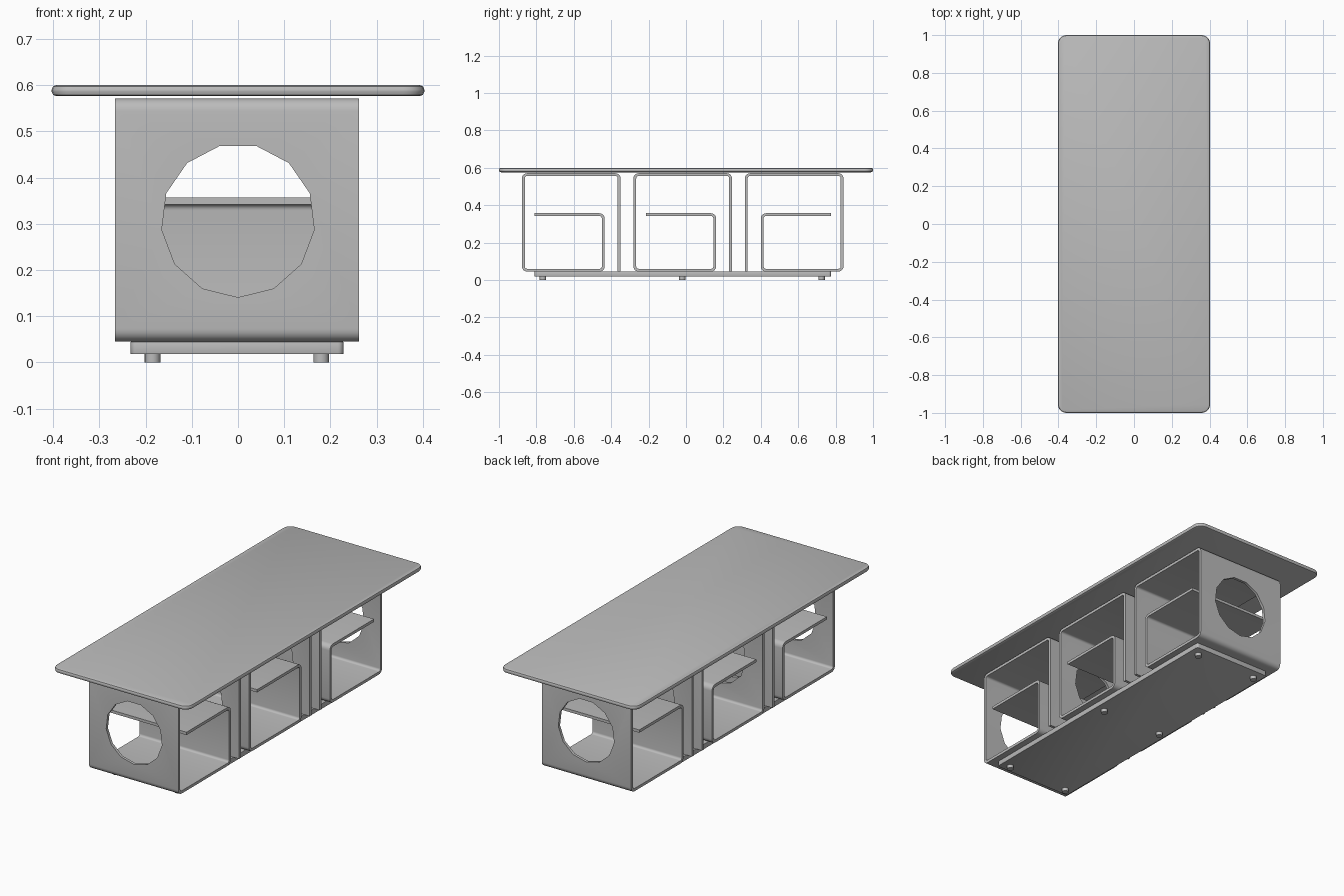
import bpy, bmesh, math
from mathutils import Vector, Matrix

if "Cube" in bpy.data.objects:
    bpy.data.objects.remove(bpy.data.objects["Cube"])

grey = bpy.data.materials.new("plain grey")
grey.use_nodes = True
grey.diffuse_color = (0.5, 0.5, 0.5, 1)
grey.node_tree.nodes["Principled BSDF"].inputs["Base Color"].default_value = (0.5, 0.5, 0.5, 1)


def finish(bm, name):
    bmesh.ops.recalc_face_normals(bm, faces=bm.faces)
    mesh = bpy.data.meshes.new(name)
    bm.to_mesh(mesh)
    bm.free()
    mesh.materials.append(grey)
    ob = bpy.data.objects.new(name, mesh)
    bpy.context.collection.objects.link(ob)
    return ob


def smooth(ob):
    bpy.ops.object.select_all(action="DESELECT")
    ob.select_set(True)
    bpy.context.view_layer.objects.active = ob
    bpy.ops.object.shade_smooth_by_angle(angle=math.radians(35))


def slab(name, x, y, z, size, radius, edge):
    """Rounded rectangular board with softened rims."""
    bm = bmesh.new()
    bmesh.ops.create_cube(bm, size=1, matrix=Matrix.Translation((x, y, z)) @ Matrix.Diagonal((*size, 1)))
    upright = [e for e in bm.edges if abs(e.verts[0].co.z - e.verts[1].co.z) > 1e-4]
    bmesh.ops.bevel(bm, geom=upright, offset=radius, segments=5, profile=0.5, affect="EDGES")
    rims = [e for e in bm.edges if abs(e.verts[0].co.z - e.verts[1].co.z) < 1e-4]
    bmesh.ops.bevel(bm, geom=rims, offset=edge, segments=2, profile=0.5, affect="EDGES")
    ob = finish(bm, name)
    smooth(ob)
    return ob


def fillet(points, radius, steps=5):
    """Round the square corners of an open path."""
    out = [points[0]]
    for a, b, c in zip(points, points[1:], points[2:]):
        d1, d2 = (a - b).normalized(), (c - b).normalized()
        centre = b + (d1 + d2) * radius
        for i in range(steps + 1):
            t = i / steps * math.pi / 2
            out.append(centre - d2 * radius * math.cos(t) - d1 * radius * math.sin(t))
    return out + [points[-1]]


# Bent sheet dimensions
THICK, WIDTH, INNER, TIP = 0.015, 0.527, 0.442, 0.068
LOW, HIGH, SHELF = 0.045, 0.571, 0.357
X0, X1 = -0.266, 0.262


def bent_unit(name, start, way):
    """One sheet folded into a free wall, roof, holed wall, floor, riser and shelf."""
    h = THICK / 2
    path = [Vector(p) for p in ((WIDTH - h, LOW), (WIDTH - h, HIGH - h), (h, HIGH - h), (h, LOW + h),
                                (INNER - h, LOW + h), (INNER - h, SHELF - h), (TIP, SHELF - h))]
    path = fillet(path, 0.02)
    bm = bmesh.new()
    rows = []
    for i, p in enumerate(path):
        d = (path[min(i + 1, len(path) - 1)] - path[max(i - 1, 0)]).normalized()
        # straight runs meet each bend at its tangent
        side = Vector((-d.y, d.x)) * h
        rows.append([bm.verts.new((x, start + way * q.x, q.y))
                     for x, q in ((X0, p + side), (X1, p + side), (X1, p - side), (X0, p - side))])
    for a, b in zip(rows, rows[1:]):
        for k in range(4):
            bm.faces.new((a[k], a[(k + 1) % 4], b[(k + 1) % 4], b[k]))
    bm.faces.new(rows[0])
    bm.faces.new(rows[-1])
    ob = finish(bm, name)

    # Round openings in both tall walls
    bm = bmesh.new()
    for u in (h, WIDTH - h):
        turn = Matrix.Rotation(math.pi / 2, 4, "X") @ Matrix.Rotation(-math.pi / 2, 4, "Z")
        bmesh.ops.create_cone(bm, cap_ends=True, segments=13, radius1=0.166, radius2=0.166, depth=0.04,
                              matrix=Matrix.Translation((0, start + way * u, 0.307)) @ turn)
        new = bm.verts[-26:]
        low = min(new, key=lambda v: v.co.z)
        spin = math.atan2(low.co.x, 0.307 - low.co.z)
        bmesh.ops.rotate(bm, verts=new, cent=(0, start + way * u, 0.307),
                         matrix=Matrix.Rotation(spin, 3, "Y"))
    cutter = finish(bm, name + "_cutter")
    cutter.hide_render = True
    mod = ob.modifiers.new("openings", "BOOLEAN")
    mod.operation, mod.solver, mod.object = "DIFFERENCE", "EXACT", cutter
    bpy.ops.object.select_all(action="DESELECT")
    ob.select_set(True)
    bpy.context.view_layer.objects.active = ob
    bpy.ops.object.modifier_apply(modifier=mod.name)
    bpy.data.objects.remove(cutter)
    smooth(ob)


# Table top
slab("table_top", 0, 0, 0.588, (0.806, 2.0, 0.024), 0.045, 0.01)

# Three folded shelf units, the rear one reversed
bent_unit("front_shelf_unit", -0.877, 1)
bent_unit("middle_shelf_unit", -0.281, 1)
bent_unit("rear_shelf_unit", 0.842, -1)

# Base board under the units
slab("base_board", -0.002, -0.017, 0.0315, (0.46, 1.584, 0.027), 0.012, 0.001)

# Feet
for row, y in (("front", -0.765), ("middle", -0.02), ("rear", 0.725)):
    for side, x in (("right", -0.185), ("left", 0.18)):
        bm = bmesh.new()
        bmesh.ops.create_cone(bm, cap_ends=True, segments=16, radius1=0.017, radius2=0.017, depth=0.02,
                              matrix=Matrix.Translation((x, y, 0.01)))
        smooth(finish(bm, f"{row}_{side}_foot"))
